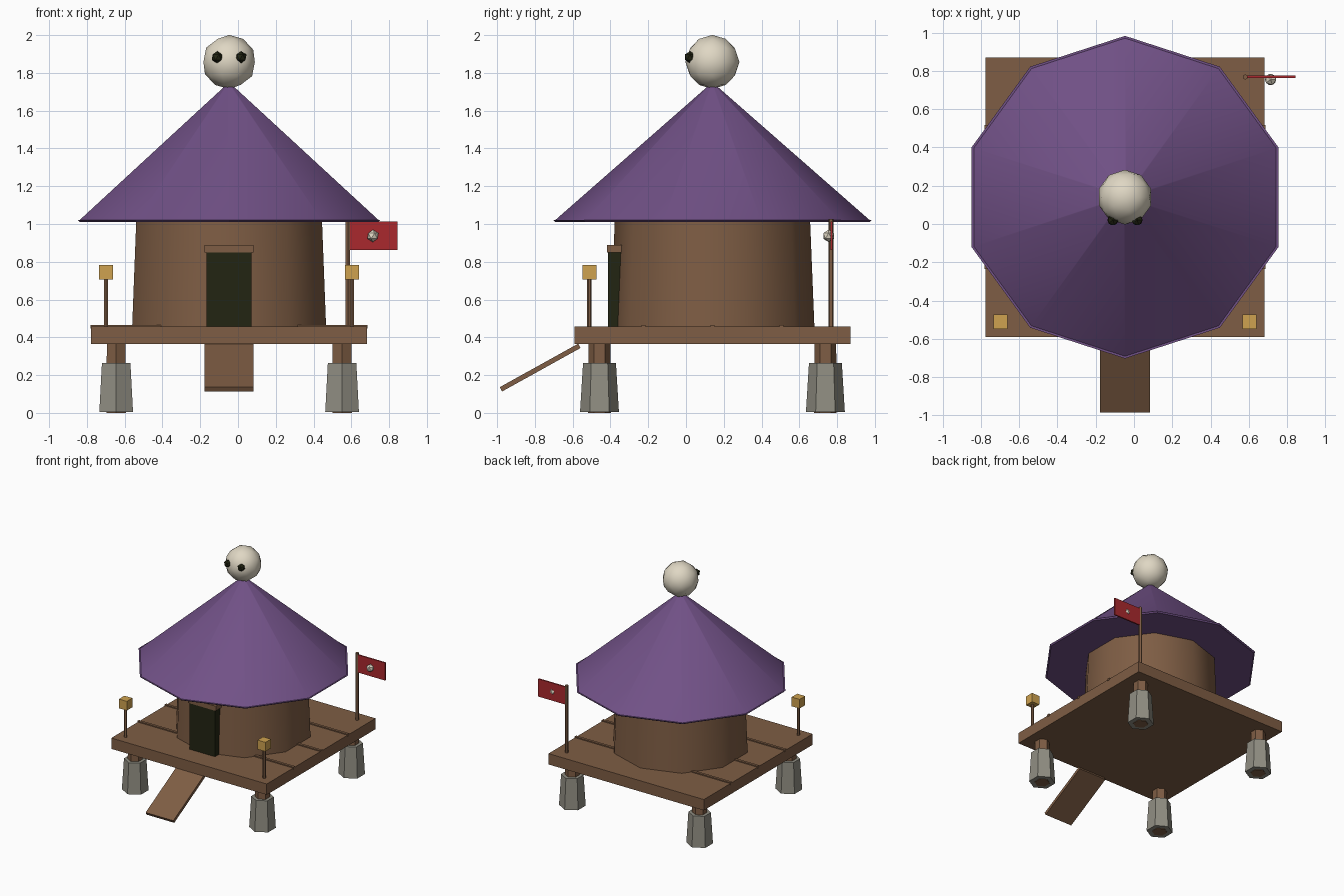
import bpy
from math import radians, pi

cube = bpy.data.objects.get("Cube")
if cube:
    bpy.data.objects.remove(cube, do_unlink=True)


def material(name, r, g, b):
    m = bpy.data.materials.new(name)
    m.use_nodes = True
    m.diffuse_color = (r, g, b, 1)
    bsdf = m.node_tree.nodes["Principled BSDF"]
    bsdf.inputs["Base Color"].default_value = (r, g, b, 1)
    bsdf.inputs["Roughness"].default_value = 0.9
    return m


WOOD = material("brown wood", 0.21, 0.11, 0.058)
PURPLE = material("purple roofing", 0.165, 0.082, 0.24)
STONE = material("grey stone", 0.28, 0.27, 0.225)
BONE = material("pale bone", 0.74, 0.68, 0.55)
DARK = material("dark opening", 0.016, 0.018, 0.006)
GOLD = material("lantern gold", 0.62, 0.36, 0.08)
RED = material("flag red", 0.40, 0.022, 0.027)

# Centre of the hut and platform
CX, CY = -0.047, 0.14


def finish(name, mat, smooth=False):
    ob = bpy.context.object
    ob.name = name
    ob.data.materials.append(mat)
    if smooth:
        bpy.ops.object.shade_smooth_by_angle(angle=radians(40))
    return ob


def box(name, mat, centre, size, tilt=0):
    bpy.ops.mesh.primitive_cube_add(size=1, location=centre, rotation=(tilt, 0, 0))
    bpy.context.object.scale = size
    return finish(name, mat)


def taper(name, mat, x, y, z0, z1, r0, r1, sides=6, smooth=False):
    """Upright prism or cone with one corner pointing along y."""
    bpy.ops.mesh.primitive_cone_add(vertices=sides, radius1=r0, radius2=r1, depth=z1 - z0,
                                    location=(x, y, (z0 + z1) / 2))
    return finish(name, mat, smooth)


def ball(name, mat, centre, radius, detail, smooth=False):
    bpy.ops.mesh.primitive_ico_sphere_add(subdivisions=detail, radius=radius, location=centre)
    ob = finish(name, mat)
    if smooth:
        bpy.ops.object.shade_smooth()
    return ob


# Stilts: stone footing with a wooden post through it
for sx, side in ((-1, "right"), (1, "left")):
    for sy, end in ((-1, "front"), (1, "back")):
        x, y = CX + sx * 0.598, CY + sy * 0.598
        taper(f"footing_{end}_{side}", STONE, x, y, 0.004, 0.265, 0.103, 0.087)
        taper(f"stilt_{end}_{side}", WOOD, x, y, 0, 0.37, 0.06, 0.057)

# Platform with raised battens and the entry ramp
box("platform", WOOD, (CX, CY, 0.411), (1.46, 1.46, 0.092))
for i in (-1, 0, 1):
    box("batten", WOOD, (CX, CY + i * 0.365, 0.456), (1.466, 0.022, 0.02))
box("ramp", WOOD, (CX, -0.772, 0.24), (0.26, 0.475, 0.026), radians(29))

# Hut walls and doorway
taper("walls", WOOD, CX, CY, 0.45, 1.018, 0.54, 0.517, 10, True)
box("door", DARK, (CX, -0.356, 0.654), (0.238, 0.112, 0.396))
box("lintel", WOOD, (CX, -0.36, 0.87), (0.26, 0.114, 0.04))

# Roof with a thin eave
taper("eave", PURPLE, CX, CY, 1.011, 1.022, 0.832, 0.843, 10)
taper("roof", PURPLE, CX, CY, 1.021, 1.74, 0.832, 0.012, 10, True)

# Skull finial with two eye sockets
ball("skull", BONE, (CX, CY, 1.858), 0.143, 2, True)
for s in (-1, 1):
    ball("eye_socket", DARK, (CX + s * 0.0635, 0.021, 1.883), 0.032, 1)

# Lanterns on the front corners
for s, side in ((-1, "right"), (1, "left")):
    x, y = CX + s * 0.651, CY - 0.651
    taper(f"lantern_post_{side}", WOOD, x, y, 0.45, 0.72, 0.012, 0.012)
    box(f"lantern_{side}", GOLD, (x, y, 0.744), (0.074, 0.074, 0.078))

# Flag with a pale boss at the back left corner
taper("flag_pole", WOOD, 0.582, 0.768, 0.45, 1.026, 0.014, 0.014)
box("flag", RED, (0.715, 0.77, 0.937), (0.26, 0.012, 0.15))
ball("flag_boss", BONE, (0.714, 0.755, 0.937), 0.033, 1)
